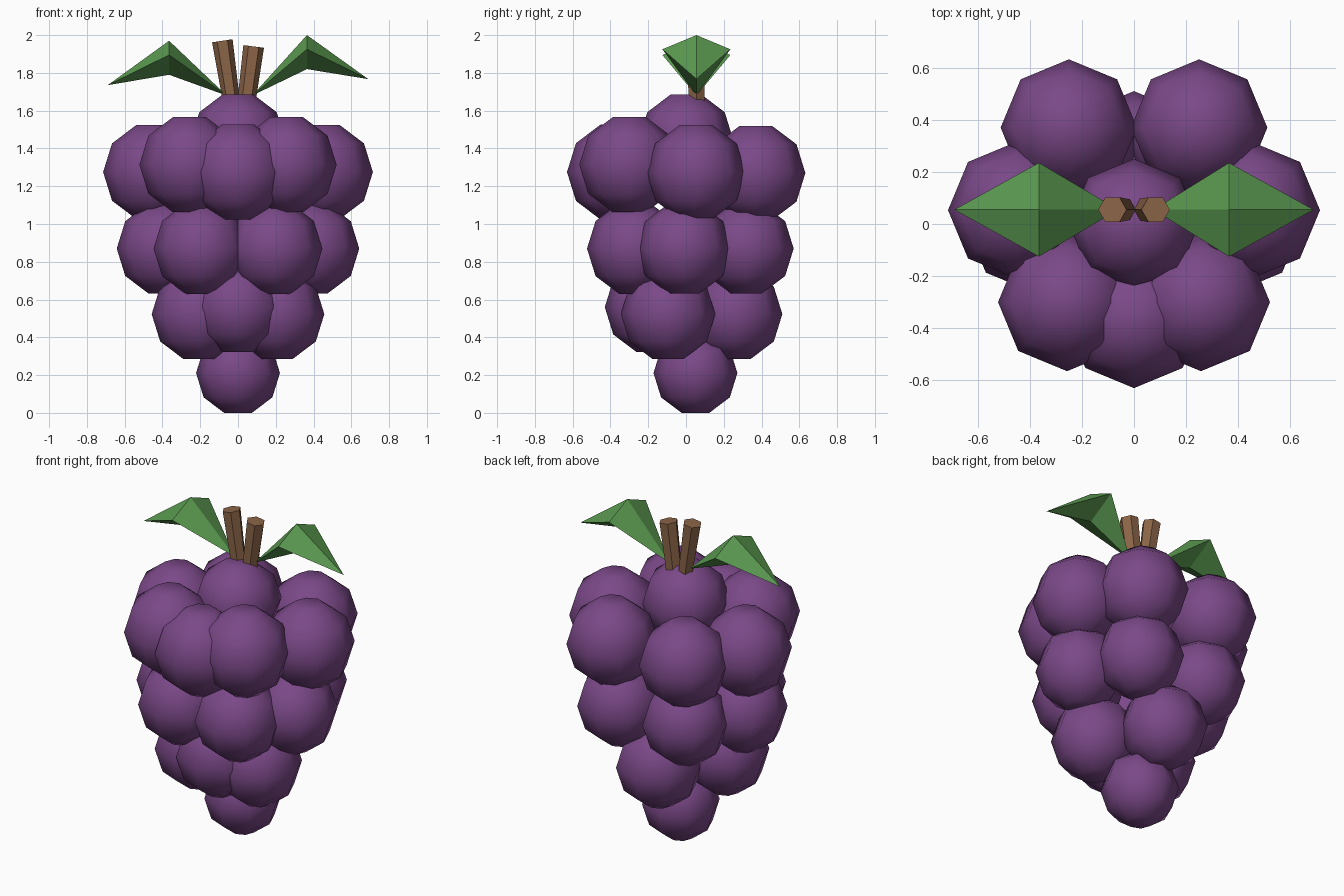
import bpy, bmesh, math
from mathutils import Vector

if "Cube" in bpy.data.objects:
    bpy.data.objects.remove(bpy.data.objects["Cube"])


def material(name, rgb):
    m = bpy.data.materials.new(name)
    m.diffuse_color = (*rgb, 1)
    m.use_nodes = True
    m.node_tree.nodes["Principled BSDF"].inputs["Base Color"].default_value = m.diffuse_color
    return m


PURPLE = material("grape purple", (0.195, 0.065, 0.245))
GREEN = material("leaf green", (0.11, 0.34, 0.085))
BROWN = material("stem brown", (0.26, 0.13, 0.065))


def finish(bm, name, mat, smooth=False):
    bmesh.ops.recalc_face_normals(bm, faces=bm.faces)
    me = bpy.data.meshes.new(name)
    for f in bm.faces:
        f.smooth = smooth
    bm.to_mesh(me)
    bm.free()
    me.materials.append(mat)
    ob = bpy.data.objects.new(name, me)
    bpy.context.collection.objects.link(ob)
    return ob


def loft(bm, rings):
    """Skin closed rings of equal length and cap both ends."""
    loops = [[bm.verts.new(p) for p in ring] for ring in rings]
    n = len(loops[0])
    for a, b in zip(loops, loops[1:]):
        for i in range(n):
            j = (i + 1) % n
            bm.faces.new((a[i], a[j], b[j], b[i]))
    bm.faces.new(loops[0])
    bm.faces.new(loops[-1])


def grape(name, x, y, z, r):
    # eight-sided ball with flat caps
    rings = []
    for rad, h in ((0.33, -0.95), (0.82, -0.58), (1, 0), (0.82, 0.58), (0.33, 0.95)):
        rings.append([(x + r * rad * math.cos(k * math.pi / 4),
                       y + r * rad * math.sin(k * math.pi / 4),
                       z + r * h) for k in range(8)])
    bm = bmesh.new()
    loft(bm, rings)
    finish(bm, name, PURPLE, True)


# grapes: (x, y, z, radius); entries with x > 0 are mirrored
rows = {
    "crown_grape": [(0, 0, 1.447, 0.25)],
    "upper_grape": [(0, -0.366, 1.275, 0.264), (0.257, -0.3, 1.314, 0.265),
                    (0.452, 0.053, 1.275, 0.262), (0.25, 0.37, 1.27, 0.262)],
    "middle_grape": [(0.195, -0.272, 0.87, 0.252), (0.392, -0.01, 0.87, 0.25),
                     (0.225, 0.32, 0.87, 0.25)],
    "lower_grape": [(0, -0.18, 0.56, 0.25), (0.207, -0.095, 0.523, 0.25),
                    (0, 0.26, 0.523, 0.25)],
    "tip_grape": [(0, 0.05, 0.211, 0.222)],
}
for name, items in rows.items():
    for x, y, z, r in items:
        for s in ((1, -1) if x > 0 else (1,)):
            grape(name, s * x, y, z, r)


# forked hexagonal stem
def stem(name, base, top, r0, r1):
    base, top = Vector(base), Vector(top)
    q = Vector((0, 0, 1)).rotation_difference(top - base)
    rings = [[c + q @ Vector((r * math.cos(k * math.pi / 3), r * math.sin(k * math.pi / 3), 0))
              for k in range(6)] for c, r in ((base, r0), (top, r1))]
    bm = bmesh.new()
    loft(bm, rings)
    finish(bm, name, BROWN)


stem("left_stem", (-0.035, 0.055, 1.65), (-0.083, 0.055, 1.97), 0.045, 0.055)
stem("right_stem", (0.045, 0.055, 1.65), (0.083, 0.055, 1.94), 0.048, 0.055)


# arched leaves: a diamond section at the middle, tapering to both ends
def leaf(name, side, inner_x, tip_z, dz):
    y = 0.055
    bm = bmesh.new()
    inner = bm.verts.new((side * inner_x, y, 1.68))
    tip = bm.verts.new((side * 0.69, y, tip_z))
    ring = [bm.verts.new((side * 0.365, y + py, pz + dz))
            for py, pz in ((0, 2.0), (0.18, 1.925), (0, 1.82), (-0.18, 1.925))]
    for i in range(4):
        for end in (inner, tip):
            bm.faces.new((ring[i], ring[(i + 1) % 4], end))
    finish(bm, name, GREEN)


leaf("left_leaf", -1, 0.06, 1.735, -0.03)
leaf("right_leaf", 1, 0.075, 1.767, 0)
